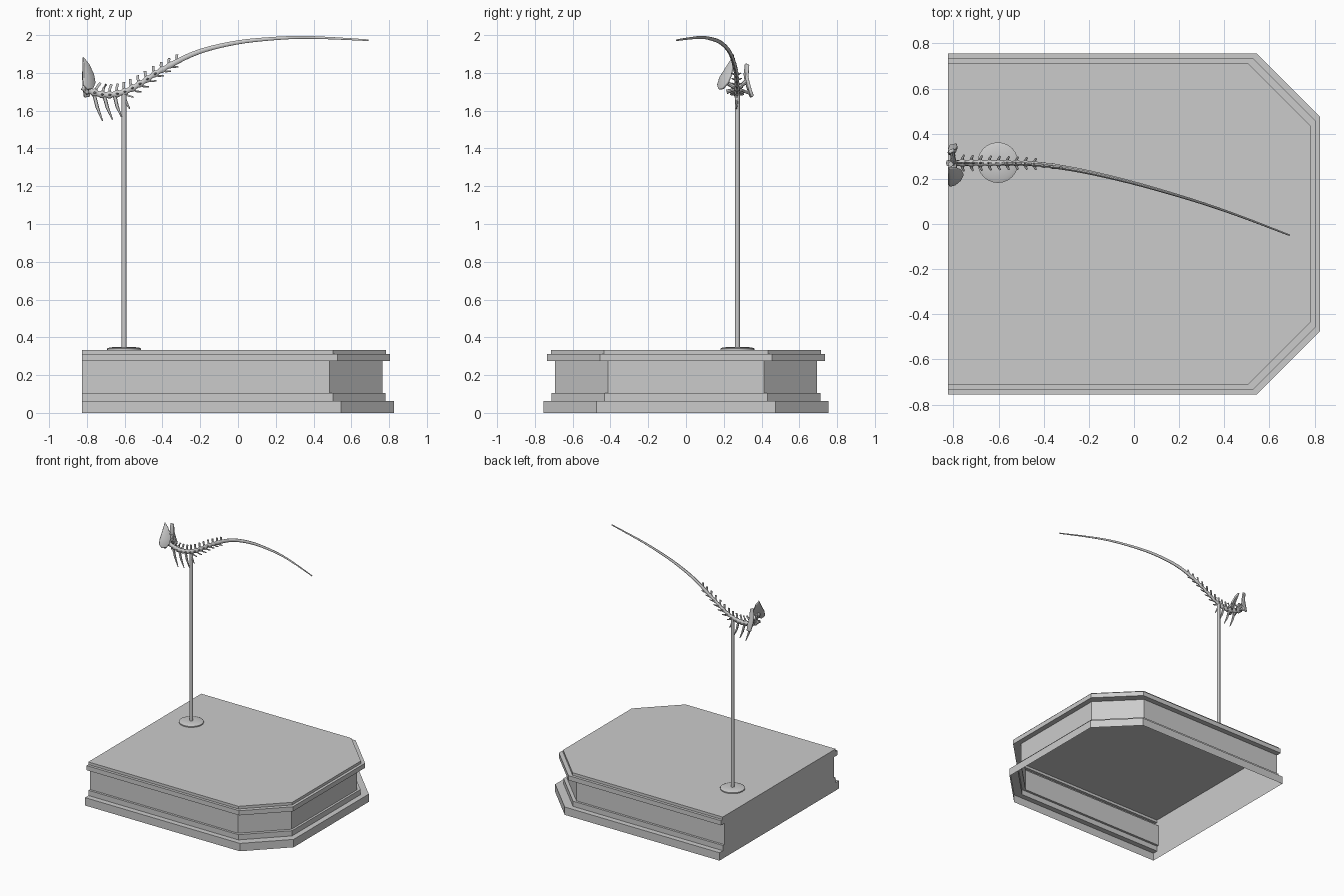
import bpy, bmesh, math
from mathutils import Vector as V

if "Cube" in bpy.data.objects:
    bpy.data.objects.remove(bpy.data.objects["Cube"])

grey = bpy.data.materials.new("plain grey")
grey.diffuse_color = (0.6, 0.6, 0.6, 1)
grey.use_nodes = True
grey.node_tree.nodes["Principled BSDF"].inputs["Base Color"].default_value = grey.diffuse_color


def finish(name, bm, smooth=True):
    bmesh.ops.recalc_face_normals(bm, faces=bm.faces)
    mesh = bpy.data.meshes.new(name)
    bm.to_mesh(mesh)
    bm.free()
    mesh.materials.append(grey)
    ob = bpy.data.objects.new(name, mesh)
    bpy.context.collection.objects.link(ob)
    if smooth:
        bpy.ops.object.select_all(action='DESELECT')
        ob.select_set(True)
        bpy.context.view_layer.objects.active = ob
        bpy.ops.object.shade_smooth_by_angle(angle=math.radians(40))
    return ob


def sweep(bm, pts, radii, n=8):
    """Skin elliptical sections (half width, half height) along points."""
    rings = []
    for i, p in enumerate(pts):
        t = (pts[min(i + 1, len(pts) - 1)] - pts[max(i - 1, 0)]).normalized()
        ref = V((0, 0, 1)) if abs(t.z) < 0.9 else V((1, 0, 0))
        side = t.cross(ref).normalized()
        up = side.cross(t)
        a, b = radii[i]
        rings.append([bm.verts.new(p + side * a * math.cos(k * math.tau / n)
                                   + up * b * math.sin(k * math.tau / n)) for k in range(n)])
    for r, s in zip(rings, rings[1:]):
        for k in range(n):
            bm.faces.new((r[k], r[(k + 1) % n], s[(k + 1) % n], s[k]))
    bm.faces.new(rings[0])
    bm.faces.new(rings[-1])


def smooth_path(pts, x):
    """Point at a given x on a smooth line through the points."""
    i = 0
    while i < len(pts) - 2 and x > pts[i + 1][0]:
        i += 1
    a, b = V(pts[i]), V(pts[i + 1])
    p, q = V(pts[max(i - 1, 0)]), V(pts[min(i + 2, len(pts) - 1)])
    h = b.x - a.x
    u = (x - a.x) / h
    ma, mb = (b - p) / (b.x - p.x) * h, (q - a) / (q.x - a.x) * h
    r = ((2*u**3 - 3*u**2 + 1) * a + (u**3 - 2*u**2 + u) * ma
         + (3*u**2 - 2*u**3) * b + (u**3 - u**2) * mb)
    r.x = x
    return r


# Plinth: moulded sides, flat left end, open underneath
steps = [(0, 0), (0, .063), (.043, .063), (.043, .105), (.061, .105),
         (.061, .275), (.019, .275), (.019, .312), (.041, .312), (.041, .333)]
bm = bmesh.new()
rows = []
for d, z in steps:
    half = [(-.825, -.755 + d), (.545 - d, -.755 + d), (.825 - d, -.475 + d)]
    outline = half + [(x, -y) for x, y in reversed(half)]
    rows.append([bm.verts.new((x, y, z)) for x, y in outline])
for r, s in zip(rows, rows[1:]):
    for k in range(5):
        bm.faces.new((r[k], r[k + 1], s[k + 1], s[k]))
bm.faces.new(rows[-1])
for r, s in zip(rows, rows[1:]):
    bm.faces.new((r[0], s[0], s[5], r[5]))
finish("plinth", bm, smooth=False)

# Support rod and its foot disc
bm = bmesh.new()
sweep(bm, [V((-.603, .272, .34)), V((-.603, .272, 1.69))], [(.013, .013)] * 2, 16)
finish("support_rod", bm)
bm = bmesh.new()
sweep(bm, [V((-.603, .272, z)) for z in (.333, .341, .347, .349)],
      [(r, r) for r in (.09, .09, .075, .03)], 24)
finish("rod_foot", bm)

# Tail line
line = [(-.825, .27, 1.725), (-.786, .27, 1.706), (-.733, .27, 1.688), (-.68, .27, 1.684),
        (-.606, .27, 1.698), (-.558, .27, 1.72), (-.495, .269, 1.757), (-.442, .266, 1.793),
        (-.362, .257, 1.839), (-.257, .24, 1.892), (-.151, .218, 1.929), (.008, .179, 1.963),
        (.167, .134, 1.98), (.325, .085, 1.988), (.484, .029, 1.984), (.69, -.05, 1.973)]
xs = [-.825 + .01 * i for i in range(48)] + [-.34 + 1.03 * i / 40 for i in range(41)]
pts, radii = [], []
for x in xs:
    f = (x + .825) / 1.515
    bead = 1 + .22 * math.cos(math.tau * (x + .8) / .04) if x < -.35 else 1
    pts.append(smooth_path(line, x))
    radii.append((bead * (.016 - .0125 * f ** .7), bead * (.019 - .0145 * f)))
bm = bmesh.new()
sweep(bm, pts, radii, 10)
finish("tail_spine", bm)

# Bony processes on each vertebra
top, sides, small = bmesh.new(), bmesh.new(), bmesh.new()
for i in range(13):
    x = -.80 + .04 * i
    f = 1 - i / 14
    c = smooth_path(line, x)
    t = (smooth_path(line, x + .01) - smooth_path(line, x - .01)).normalized()
    side = V((0, 1, 0))
    up = t.cross(side).normalized()
    up = up if up.z > 0 else -up
    # upright spines, leaning toward the tail tip
    h = .028 + .034 * f
    sweep(top, [c, c + up * h * .6 + t * .004, c + up * h + t * .014],
          [(.005, .010), (.004, .008), (.005, .008)], 6)
    # sideways processes
    if i < 10:
        for s in (1, -1):
            w = .018 + .020 * f
            sweep(sides, [c, c + side * s * w * .6, c + side * s * w + t * .008],
                  [(.008, .006), (.006, .005), (.004, .003)], 6)
    # short bones hugging the underside
    if 5 <= i <= 11:
        h = .02 + .035 * f
        sweep(small, [c, c - up * h * .6 + t * .01, c - up * h + t * .035],
              [(.004, .007), (.004, .006), (.003, .004)], 6)
finish("upper_spines", top)
finish("side_processes", sides)
finish("lower_spines", small)

# Long hanging bones under the front of the tail
bm = bmesh.new()
for x0, x1, z1 in ((-.765, -.717, 1.545), (-.71, -.664, 1.552), (-.655, -.617, 1.566),
                   (-.61, -.573, 1.61)):
    a, b = smooth_path(line, x0), V((x1, .268, z1))
    m = a.lerp(b, .5) + V((-.004, 0, -.004))
    sweep(bm, [a, m, b], [(.008, .010), (.007, .009), (.002, .003)], 8)
finish("hanging_bones", bm)


# Hip blades: fanned plates with a raised middle
def blade(name, rim, mid, thick):
    bm = bmesh.new()
    vs = [bm.verts.new(p) for p in rim]
    c = bm.verts.new(mid)
    for k in range(len(vs)):
        bm.faces.new((vs[k], vs[(k + 1) % len(vs)], c))
    ob = finish(name, bm)
    sol = ob.modifiers.new("thickness", 'SOLIDIFY')
    sol.thickness, sol.offset = thick, 0
    bev = ob.modifiers.new("rounding", 'BEVEL')
    bev.width, bev.segments, bev.limit_method = thick * .3, 2, 'ANGLE'


blade("front_hip_blade", [(-.822, .25, 1.885), (-.82, .215, 1.83), (-.82, .18, 1.775),
                          (-.818, .168, 1.735), (-.795, .175, 1.712), (-.77, .195, 1.715),
                          (-.757, .222, 1.745), (-.765, .24, 1.79), (-.79, .25, 1.845)],
      (-.79, .205, 1.775), .014)
blade("back_hip_blade", [(-.82, .318, 1.85), (-.798, .328, 1.845), (-.79, .322, 1.78),
                         (-.782, .34, 1.71), (-.785, .352, 1.675), (-.815, .345, 1.67),
                         (-.822, .325, 1.73), (-.822, .31, 1.79)],
      (-.805, .322, 1.76), .016)

# Struts tying the blades to the spine, and the lower hip bones
bm = bmesh.new()
hub = V((-.80, .27, 1.715))
for end, r in (((-.79, .205, 1.755), .013), ((-.805, .325, 1.76), .013),
               ((-.80, .345, 1.69), .009), ((-.80, .215, 1.70), .012),
               ((-.812, .265, 1.775), .012)):
    e = V(end)
    sweep(bm, [hub, hub.lerp(e, .5), e], [(r * 1.2, r * 1.3), (r * .8, r * .8), (r, r)], 8)
finish("hip_struts", bm)
